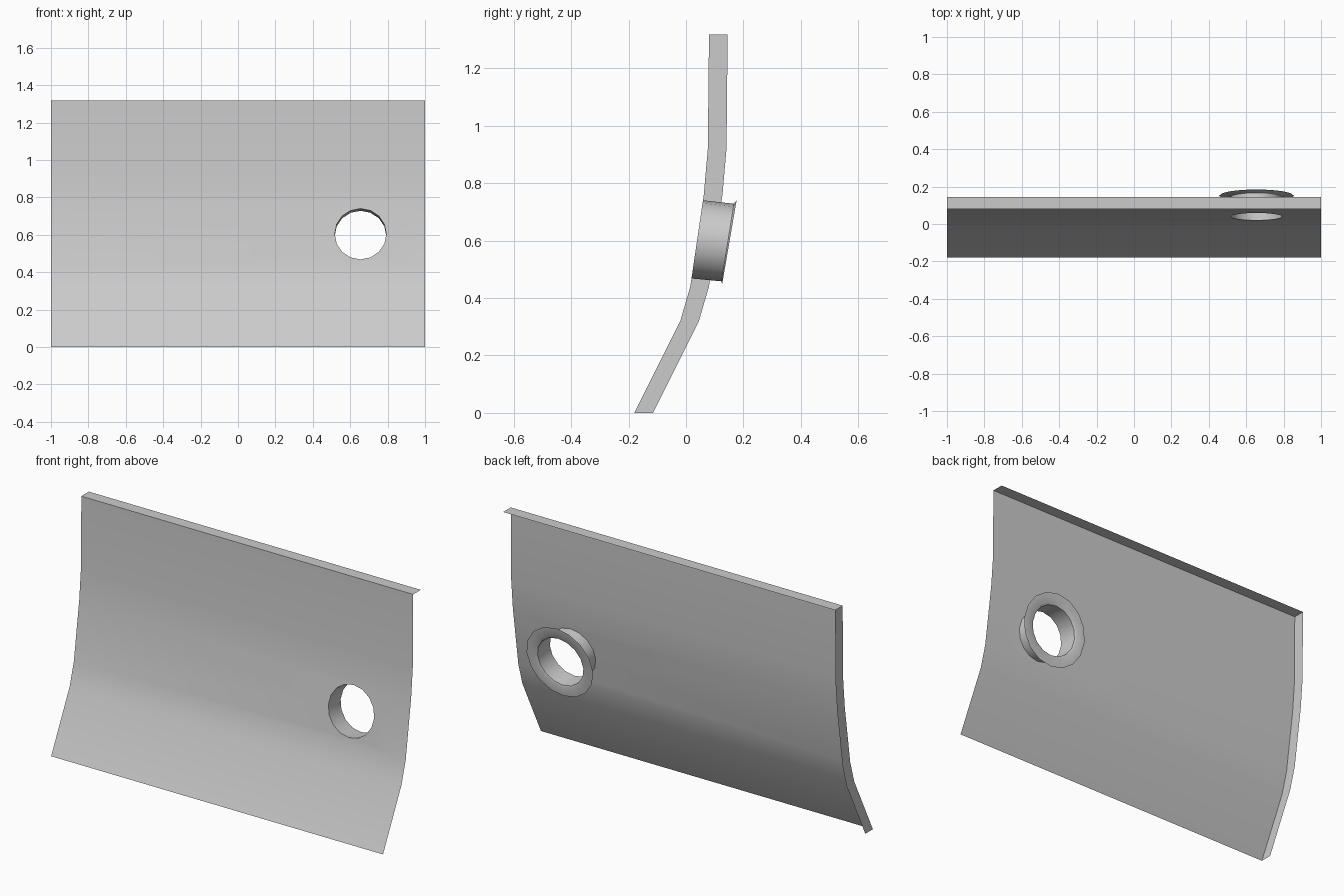
import bpy, bmesh, math

if "Cube" in bpy.data.objects:
    bpy.data.objects.remove(bpy.data.objects["Cube"])

SIDES = 16
THICK = 0.065
# Front surface profile as (y, z); the hole sits in the third segment
PROFILE = [(-0.18, 0), (-0.02, 0.32), (0.015, 0.44),
           (0.062, 0.76), (0.076, 0.92), (0.08, 1.317)]
HOLE_X = 0.655
SLOPE = (0.062 - 0.015) / 0.32
HOLE_Z = 0.604
HOLE_Y = 0.015 + SLOPE * (HOLE_Z - 0.44)


def finish(bm, name, angle):
    mesh = bpy.data.meshes.new(name)
    bm.to_mesh(mesh)
    bm.free()
    obj = bpy.data.objects.new(name, mesh)
    bpy.context.collection.objects.link(obj)
    bpy.ops.object.select_all(action='DESELECT')
    obj.select_set(True)
    bpy.context.view_layer.objects.active = obj
    bpy.ops.object.shade_smooth_by_angle(angle=math.radians(angle))
    return obj


def tilted_ring(bm, y, z, slope, rx, rz):
    """Ring of vertices in a plane leaning back by the given slope."""
    ring = []
    for i in range(SIDES):
        a = 2 * math.pi * i / SIDES
        dz = rz * math.sin(a)
        ring.append(bm.verts.new((HOLE_X + rx * math.cos(a), y + slope * dz, z + dz)))
    return ring


# Curved front sheet with a round hole
bm = bmesh.new()
rows = [[bm.verts.new((x, y, z)) for x in (-1, 1)] for y, z in PROFILE]
for i, (lo, hi) in enumerate(zip(rows, rows[1:])):
    if i != 2:
        bm.faces.new((lo[0], lo[1], hi[1], hi[0]))
lo, hi = rows[2], rows[3]
hole = tilted_ring(bm, HOLE_Y, HOLE_Z, SLOPE, 0.138, 0.136)
edges = []
for loop in ([lo[0], lo[1], hi[1], hi[0]], hole):
    for a, b in zip(loop, loop[1:] + loop[:1]):
        edges.append(bm.edges.get((a, b)) or bm.edges.new((a, b)))
bmesh.ops.triangle_fill(bm, use_beauty=True, edges=edges)
bm.normal_update()
bmesh.ops.reverse_faces(bm, faces=[f for f in bm.faces if f.normal.y > 0])

# Top strip and left end strip; back, bottom and right end stay open
back = [bm.verts.new((-1, y + THICK, z)) for y, z in PROFILE]
for i in range(len(rows) - 1):
    bm.faces.new((rows[i][0], rows[i + 1][0], back[i + 1], back[i]))
top_y, top_z = PROFILE[-1]
corner = bm.verts.new((1, top_y + THICK, top_z))
bm.faces.new((rows[-1][0], rows[-1][1], corner, back[-1]))
finish(bm, "curved_panel", 40)

# Sleeve through the hole, with a flared lip and a flat flange behind
bm = bmesh.new()
rings = [tilted_ring(bm, *r) for r in (
    (HOLE_Y, HOLE_Z, SLOPE, 0.138, 0.136),
    (0.145, 0.593, 0.160, 0.138, 0.135),
    (0.151, 0.594, 0.172, 0.149, 0.146),
    (0.151, 0.594, 0.172, 0.200, 0.197))]
for a, b in zip(rings, rings[1:]):
    for i in range(SIDES):
        j = (i + 1) % SIDES
        bm.faces.new((a[i], b[i], b[j], a[j]))
bm.normal_update()
if bm.faces[:][-1].normal.y < 0:
    bmesh.ops.reverse_faces(bm, faces=bm.faces[:])
finish(bm, "flanged_sleeve", 30)
